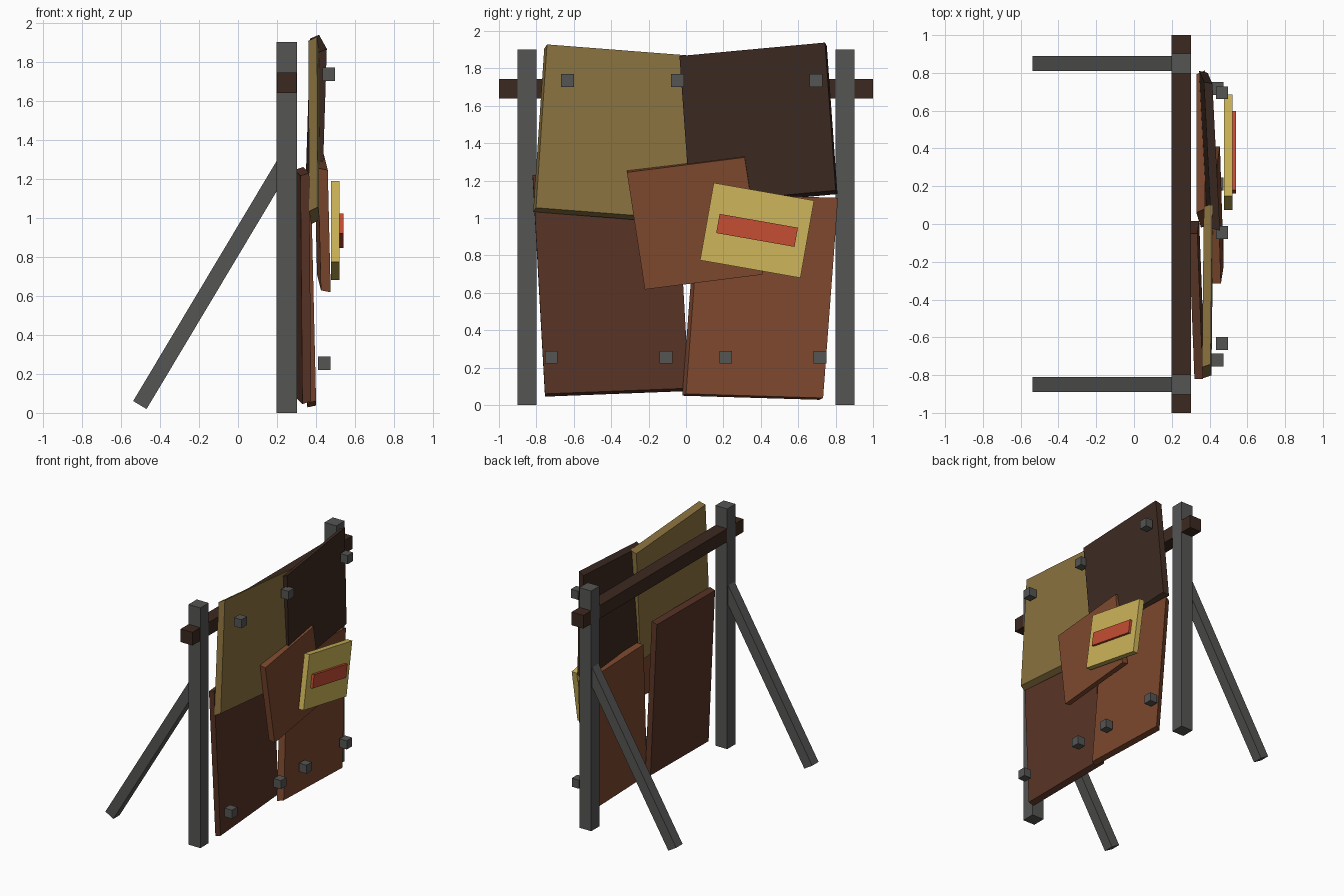
import bpy, bmesh, math
from mathutils import Matrix, Vector

if "Cube" in bpy.data.objects:
    bpy.data.objects.remove(bpy.data.objects["Cube"])


def paint(name, rgb):
    m = bpy.data.materials.new(name)
    m.diffuse_color = (*rgb, 1)
    m.use_nodes = True
    m.node_tree.nodes["Principled BSDF"].inputs["Base Color"].default_value = m.diffuse_color
    return m


STEEL = paint("dark_steel", (.09, .09, .088))
DARK = paint("dark_brown", (.045, .022, .015))
TAN = paint("tan", (.26, .17, .05))
BROWN = paint("brown", (.098, .034, .019))
RUST = paint("rust", (.205, .065, .027))
YELLOW = paint("yellow", (.61, .46, .10))
RED = paint("red", (.56, .077, .034))


def slab(name, mat, centre, u, v, w):
    """Box spanned by three full edge vectors around a centre."""
    m = Matrix((u, v, w)).transposed().to_4x4()
    m.translation = Vector(centre)
    bm = bmesh.new()
    bmesh.ops.create_cube(bm, size=1, matrix=m)
    bmesh.ops.recalc_face_normals(bm, faces=bm.faces)
    mesh = bpy.data.meshes.new(name)
    bm.to_mesh(mesh)
    bm.free()
    mesh.materials.append(mat)
    ob = bpy.data.objects.new(name, mesh)
    bpy.context.collection.objects.link(ob)


def box(name, mat, centre, size, tilt=0):
    """Box turned about the x axis by tilt degrees."""
    r = Matrix.Rotation(math.radians(tilt), 3, 'X')
    axes = [r @ Vector([s if i == j else 0 for j in range(3)]) for i, s in enumerate(size)]
    slab(name, mat, centre, *axes)


def plate(name, mat, corner, u, v, w):
    """Crooked plate from its lower left front corner."""
    c = Vector(corner) + (Vector(u) + Vector(v) + Vector(w)) / 2
    slab(name, mat, c, u, v, w)


# Posts and slanted rear braces
low, high = Vector((-.503, 0, .04)), Vector((.25, 0, 1.30))
along = high - low
across = along.normalized().cross(Vector((0, 1, 0))) * .08
for side, y in (("left", -.85), ("right", .85)):
    box(side + "_post", STEEL, (.25, y, .95), (.104, .104, 1.9))
    mid = (low + high) / 2 + Vector((0, y, 0))
    slab(side + "_brace", STEEL, mid, along, (0, .08, 0), across)

# Crossbeam
box("crossbeam", DARK, (.25, 0, 1.692), (.102, 2, .104))

# Crooked panels
plate("upper_left_panel", TAN, (.41, -.802, 1.055),
      (.01, .85, -.066), (-.005, .059, .873), (-.045, -.015, -.022))
plate("upper_right_panel", DARK, (.43, .022, 1.076),
      (-.04, .778, .072), (.025, -.057, .79), (-.045, .01, -.02))
plate("lower_left_panel", BROWN, (.375, -.754, .06),
      (-.03, .77, .03), (-.01, -.066, 1.17), (-.045, 0, -.015))
plate("lower_right_panel", RUST, (.40, 0, .06),
      (0, .733, -.022), (-.025, .08, 1.07), (-.045, -.02, -.01))
plate("patch_panel", RUST, (.475, -.22, .618),
      (-.02, .63, .08), (-.015, -.096, .626), (-.05, 0, .01))

# Sign plate with a raised bar
box("sign_plate", YELLOW, (.499, .38, .934), (.044, .545, .42), -10)
box("sign_bar", RED, (.528, .38, .934), (.024, .425, .104), -10)

# Square bolts
for x, z, row in ((.465, 1.735, (-.633, -.045, .695)), (.442, .255, (-.72, -.107, .212, .717))):
    for y in row:
        box("bolt", STEEL, (x, y, z), (.064, .068, .068))
